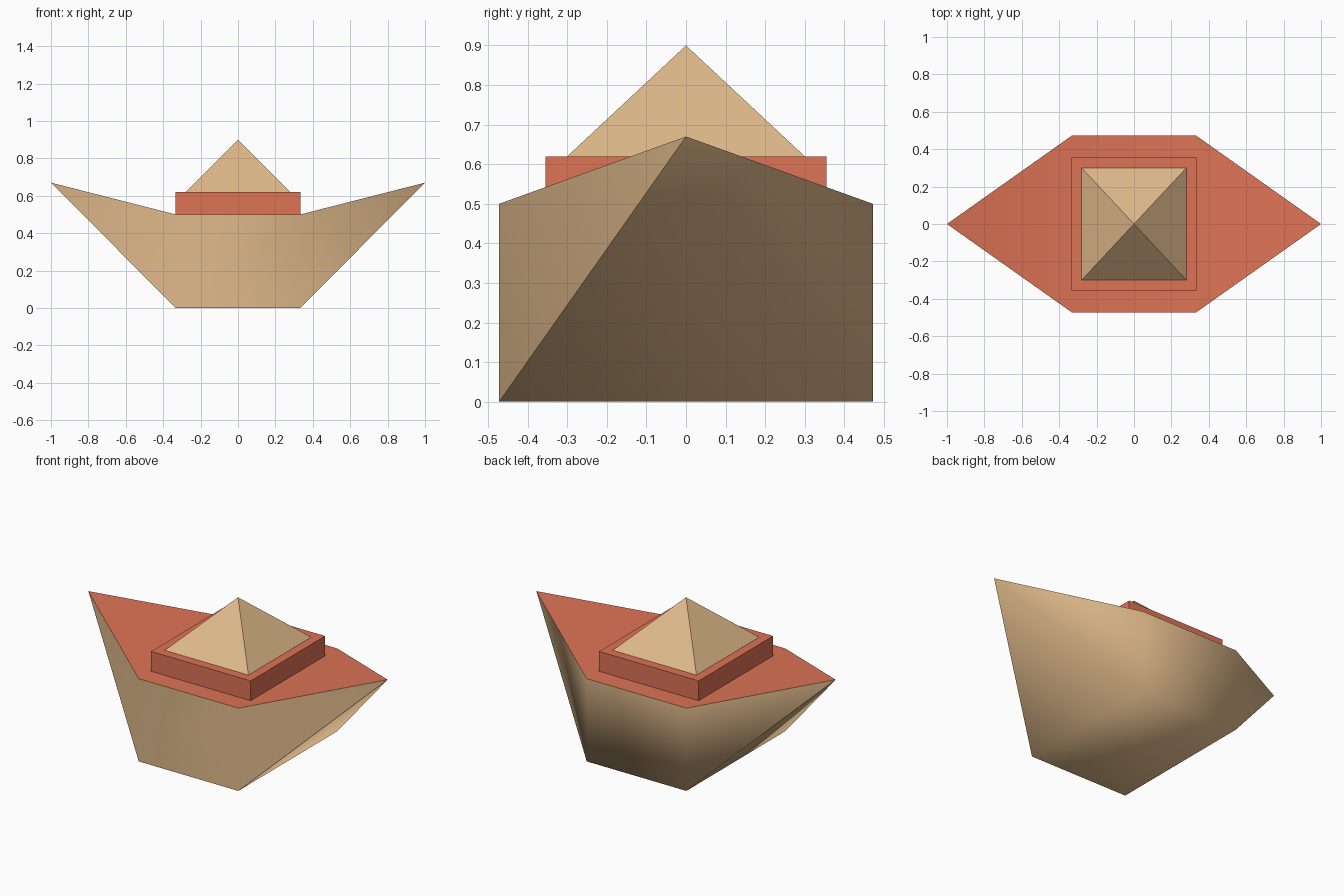
import bpy, bmesh

if "Cube" in bpy.data.objects:
    bpy.data.objects.remove(bpy.data.objects["Cube"])


def srgb(r, g, b):
    lin = [c / 255 / 12.92 if c < 11 else ((c / 255 + 0.055) / 1.055) ** 2.4 for c in (r, g, b)]
    return (*lin, 1.0)


def material(name, rgb):
    m = bpy.data.materials.new(name)
    m.diffuse_color = srgb(*rgb)
    m.use_nodes = True
    m.node_tree.nodes["Principled BSDF"].inputs["Base Color"].default_value = m.diffuse_color
    return m


TAN = material("tan wood", (223, 185, 138))
RED = material("terracotta", (222, 115, 86))


def make_object(name, bm, mats):
    bmesh.ops.recalc_face_normals(bm, faces=bm.faces)
    me = bpy.data.meshes.new(name)
    bm.to_mesh(me)
    bm.free()
    for m in mats:
        me.materials.append(m)
    ob = bpy.data.objects.new(name, me)
    bpy.context.collection.objects.link(ob)
    return ob


# Hull: box middle with two raised pointed ends
W, D, H, TIP = 0.333, 0.472, 0.5, 0.67
bm = bmesh.new()
v = {(x, y, z): bm.verts.new((x * W, y * D, z * H))
     for x in (-1, 1) for y in (-1, 1) for z in (0, 1)}
tip = {s: bm.verts.new((s, 0, TIP)) for s in (-1, 1)}
ring = [(-1, -1), (1, -1), (1, 1), (-1, 1)]
deck = [bm.faces.new([v[x, y, 1] for x, y in ring])]
bottom = bm.faces.new([v[x, y, 0] for x, y in ring])
sides = {y: [bm.faces.new([v[-1, y, 0], v[1, y, 0], v[1, y, 1], v[-1, y, 1]])] for y in (-1, 1)}
bow = {}
for s in (-1, 1):
    deck.append(bm.faces.new([v[s, -1, 1], v[s, 1, 1], tip[s]]))
    bow[s] = bm.faces.new([v[s, -1, 0], v[s, 1, 0], tip[s]])
    for y in (-1, 1):
        sides[y].append(bm.faces.new([v[s, y, 0], v[s, y, 1], tip[s]]))

# Smooth planking, with hard edges round the deck, the front side and one bow
for f in bm.faces:
    f.smooth = True
for f in deck:
    f.material_index = 1
for group in (deck, sides[-1]):
    for e in bm.edges:
        if sum(f in group for f in e.link_faces) == 1:
            e.smooth = False
for e in bow[-1].edges:
    if bottom not in e.link_faces:
        e.smooth = False
make_object("hull", bm, [TAN, RED])

# Cabin block
bm = bmesh.new()
bmesh.ops.create_cube(bm, size=1)
for p in bm.verts:
    p.co = (p.co.x * 2 * W, p.co.y * 0.71, H + (p.co.z + 0.5) * 0.12)
make_object("cabin", bm, [RED])

# Pyramid roof
bm = bmesh.new()
base = [bm.verts.new((x * 0.28, y * 0.30, 0.62)) for x, y in ring]
apex = bm.verts.new((0, 0, 0.9))
bm.faces.new(base)
for i in range(4):
    bm.faces.new([base[i], base[(i + 1) % 4], apex])
make_object("roof", bm, [TAN])
